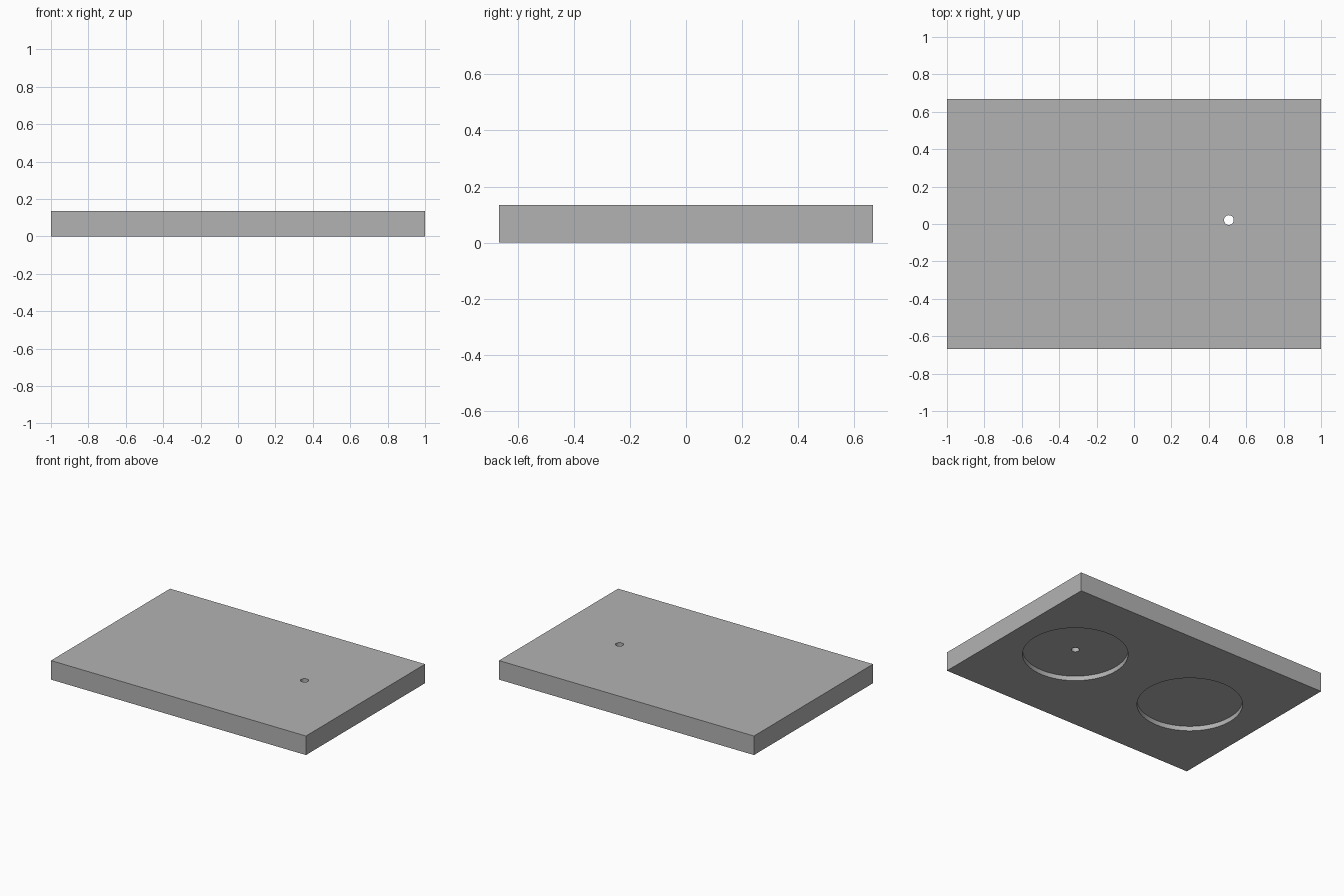
import bpy

default_cube = bpy.data.objects.get("Cube")
if default_cube:
    bpy.data.objects.remove(default_cube, do_unlink=True)

LENGTH, WIDTH, HEIGHT = 2.0, 1.334, 0.135
POCKET_RADIUS, POCKET_DEPTH = 0.337, 0.033
HOLE_RADIUS = 0.026
LEFT_CENTRE = (0.507, 0.021)
RIGHT_CENTRE = (-0.465, 0.0)

grey = bpy.data.materials.new("plain grey")
grey.use_nodes = True
colour = (0.45, 0.45, 0.45, 1)
grey.diffuse_color = colour
grey.node_tree.nodes["Principled BSDF"].inputs["Base Color"].default_value = colour

# Rectangular plate
bpy.ops.mesh.primitive_cube_add(size=1, location=(0, 0, HEIGHT / 2))
plate = bpy.context.object
plate.name = "plate"
plate.scale = (LENGTH, WIDTH, HEIGHT)
bpy.ops.object.transform_apply(location=True, rotation=False, scale=True)
plate.data.materials.append(grey)


def bore(name, centre, radius, top, sides):
    """Cut a round bore into the plate from its underside up to a height."""
    below = 0.1
    bpy.ops.mesh.primitive_cylinder_add(
        vertices=sides, radius=radius, depth=top + below,
        location=(*centre, (top - below) / 2))
    cutter = bpy.context.object
    cutter.name = name
    cutter.hide_render = True
    cutter.data.materials.append(grey)
    cut = plate.modifiers.new(name, "BOOLEAN")
    cut.operation = "DIFFERENCE"
    cut.solver = "EXACT"
    cut.object = cutter
    bpy.ops.object.select_all(action="DESELECT")
    plate.select_set(True)
    bpy.context.view_layer.objects.active = plate
    bpy.ops.object.modifier_apply(modifier=cut.name)
    bpy.data.objects.remove(cutter, do_unlink=True)


# Two shallow round pockets underneath, and a hole through the left one
bore("left_pocket", LEFT_CENTRE, POCKET_RADIUS, POCKET_DEPTH, 96)
bore("right_pocket", RIGHT_CENTRE, POCKET_RADIUS, POCKET_DEPTH, 96)
bore("through_hole", LEFT_CENTRE, HOLE_RADIUS, HEIGHT + 0.1, 32)

bpy.ops.object.shade_smooth_by_angle(angle=0.5)
